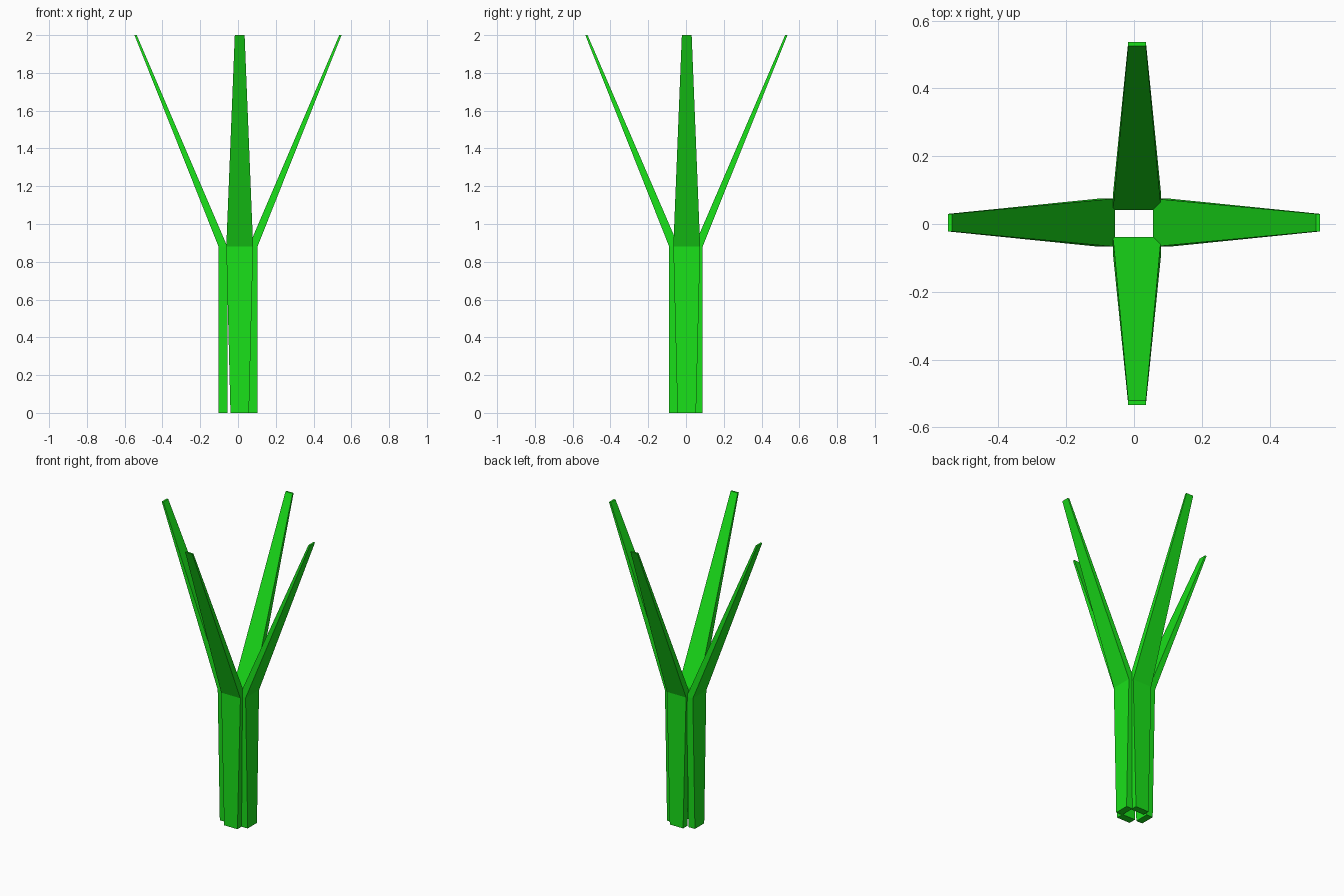
import bpy

if "Cube" in bpy.data.objects:
    bpy.data.objects.remove(bpy.data.objects["Cube"])

green = bpy.data.materials.new("leaf_green")
green.diffuse_color = (0.01, 0.75, 0.01, 1)
green.use_nodes = True
green.node_tree.nodes["Principled BSDF"].inputs["Base Color"].default_value = green.diffuse_color

# Levels: height, half width of the blade
LEVELS = [(0.0, 0.049), (0.88, 0.071), (2.0, 0.026)]


def blade(name, axis, sign, shift, inner, outer):
    """Bent tapering blade pointing along axis (0 = x, 1 = y)."""
    verts = []
    for (z, half), a, b in zip(LEVELS, inner, outer):
        for out, side in ((a, -half), (b, -half), (b, half), (a, half)):
            p = (sign * out, side + shift)
            verts.append((p[0], p[1], z) if axis == 0 else (p[1], p[0], z))
    faces = [(3, 2, 1, 0), (8, 9, 10, 11)]
    for base in (0, 4):
        for i in range(4):
            j = (i + 1) % 4
            faces.append((base + i, base + j, base + 4 + j, base + 4 + i))
    # Mirrored or swapped blades need reversed winding
    if (sign < 0) != (axis == 1):
        faces = [f[::-1] for f in faces]
    mesh = bpy.data.meshes.new(name)
    mesh.from_pydata(verts, [], faces)
    mesh.materials.append(green)
    obj = bpy.data.objects.new(name, mesh)
    bpy.context.collection.objects.link(obj)


# Left and right blades
for name, s in (("right_blade", 1), ("left_blade", -1)):
    blade(name, 0, s, 0.004, (0.056, 0.056, 0.536), (0.103, 0.103, 0.548))

# Front and back blades, slightly off centre in x
blade("back_blade", 1, 1, 0.009, (0.042, 0.042, 0.525), (0.088, 0.088, 0.537))
blade("front_blade", 1, -1, 0.009, (0.038, 0.038, 0.521), (0.089, 0.089, 0.533))
